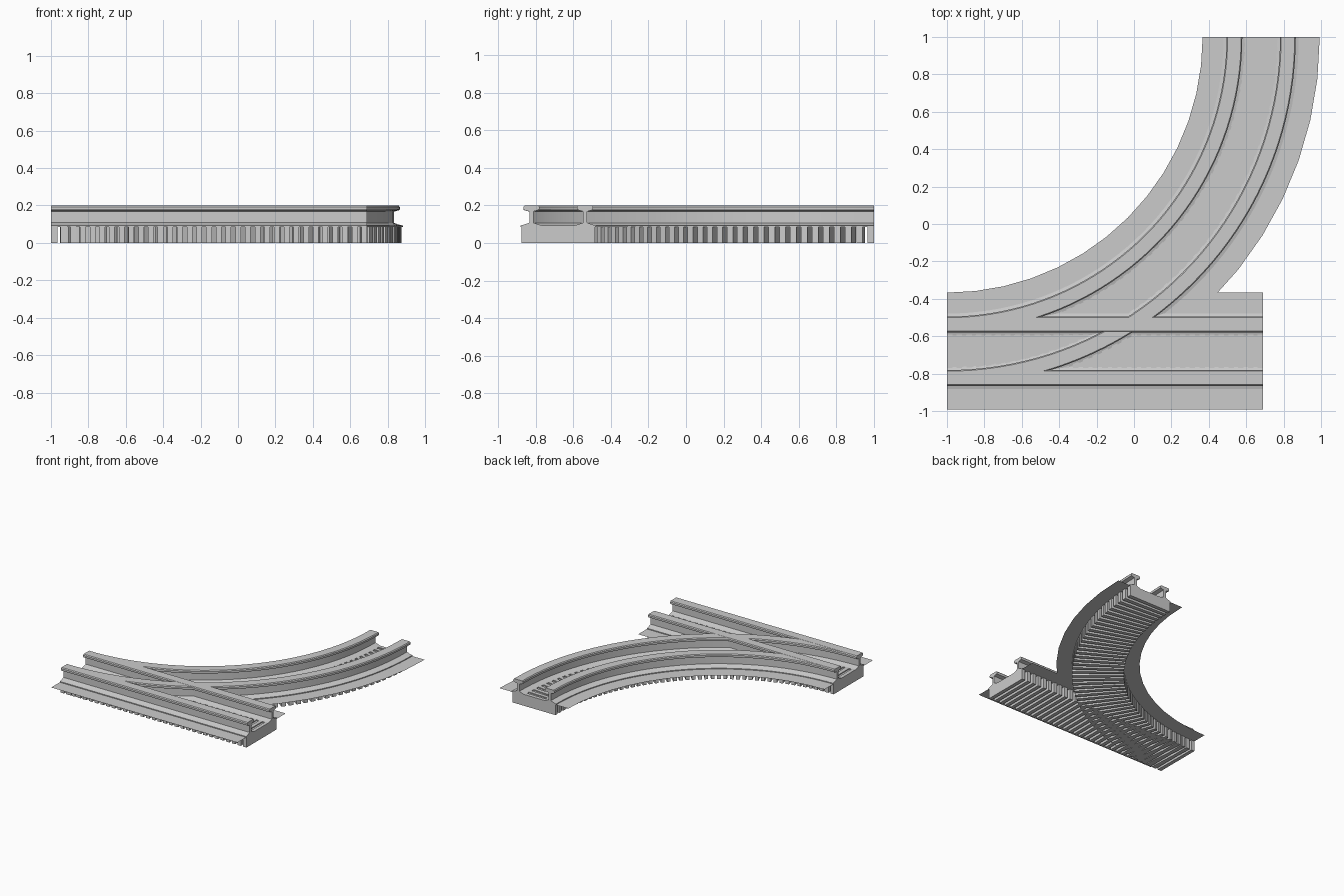
import bpy, bmesh, math

if "Cube" in bpy.data.objects:
    bpy.data.objects.remove(bpy.data.objects["Cube"])

RADIUS = 1.68      # curved track centreline, arc centre at (-1, 1)
GAUGE = 0.143      # rail offset from the centreline
LENGTH = 1.69      # straight track length


def straight(t, o, z):
    """Point at fraction t along the straight track, offset o to the front."""
    return (-1 + LENGTH * t, -0.68 - o, z)


def curve(t, o, z):
    """Point at fraction t along the quarter-circle track, offset o outward."""
    a = -math.pi / 2 * (1 - t)
    r = RADIUS + o
    return (-1 + r * math.cos(a), 1 + r * math.sin(a), z)


def sweep(bm, track, profile, t0, t1, steps, closed=True):
    """Carry an (offset, z) profile along a track."""
    rings = [[bm.verts.new(track(t0 + (t1 - t0) * i / steps, o, z)) for o, z in profile]
             for i in range(steps + 1)]
    n = len(profile)
    for a, b in zip(rings, rings[1:]):
        for j in range(n if closed else n - 1):
            k = (j + 1) % n
            bm.faces.new((a[j], b[j], b[k], a[k]))
    if closed:
        bm.faces.new(rings[0])
        bm.faces.new(rings[-1][::-1])


def finish(name, bm, smooth=False):
    if smooth or name.endswith("ties"):
        bmesh.ops.recalc_face_normals(bm, faces=bm.faces[:])
    mesh = bpy.data.meshes.new(name)
    bm.to_mesh(mesh)
    bm.free()
    ob = bpy.data.objects.new(name, mesh)
    bpy.context.collection.objects.link(ob)
    if smooth:
        bpy.ops.object.select_all(action='DESELECT')
        ob.select_set(True)
        bpy.context.view_layer.objects.active = ob
        bpy.ops.object.shade_smooth_by_angle(angle=math.radians(25))


def rail_profile(centre, drop):
    """I-shaped rail: wide foot, thin web, chamfered head."""
    half = [(0.058, 0.086), (0.058, 0.093), (0.035, 0.099), (0.011, 0.108),
            (0.011, 0.168), (0.04, 0.176), (0.042, 0.18), (0.042, 0.193), (0.036, 0.2)]
    pts = half + [(-o, z) for o, z in reversed(half)]
    return [(centre + o, z - drop) for o, z in pts]


# name, track, rail steps, bed steps, tie count, tiny drop to avoid coplanar tops
tracks = [("straight", straight, 1, 1, 33, 0.0),
          ("curved", curve, 40, 14, 50, 0.0008)]

for name, track, rail_steps, bed_steps, ties, drop in tracks:
    # two rails
    for side, centre in (("inner", -GAUGE), ("outer", GAUGE)):
        bm = bmesh.new()
        sweep(bm, track, rail_profile(centre, drop), 0, 1, rail_steps)
        finish(f"{name}_{side}_rail", bm, smooth=True)

    # thin flat track bed sheet
    bm = bmesh.new()
    z = 0.086 - drop
    sweep(bm, track, [(0.313, z), (-0.313, z)], 0, 1, bed_steps, closed=False)
    finish(f"{name}_bed", bm)

    # deep cross ties, the first and last flush with the track ends
    bm = bmesh.new()
    width = 0.58 / ties
    box = [(-0.195, 0), (0.195, 0), (0.195, 0.094 - drop), (-0.195, 0.094 - drop)]
    for i in range(ties):
        t = i * (1 - width) / (ties - 1)
        sweep(bm, track, box, t, t + width, 1)
    finish(f"{name}_ties", bm)
